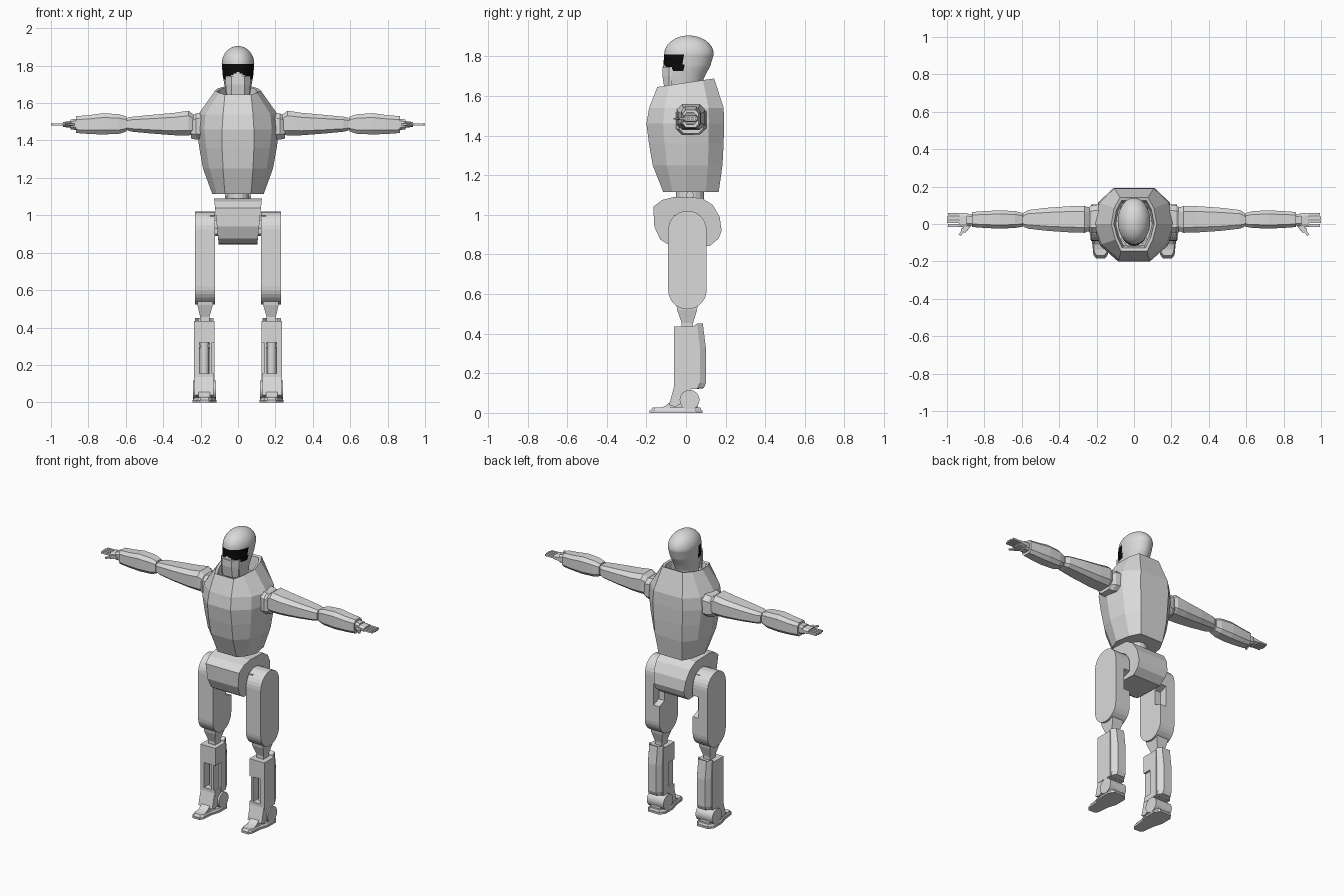
import bpy, bmesh, math
from mathutils import Vector

if "Cube" in bpy.data.objects:
    bpy.data.objects.remove(bpy.data.objects["Cube"])


def material(name, rgb):
    m = bpy.data.materials.new(name)
    m.diffuse_color = (*rgb, 1)
    m.use_nodes = True
    m.node_tree.nodes["Principled BSDF"].inputs["Base Color"].default_value = m.diffuse_color
    return m


GREY = material("light_grey", (0.7, 0.7, 0.7))
BLACK = material("visor_black", (0.003, 0.003, 0.003))


def make(name, bm, mirror=False, smooth=False):
    bmesh.ops.recalc_face_normals(bm, faces=bm.faces)
    me = bpy.data.meshes.new(name)
    bm.to_mesh(me)
    bm.free()
    ob = bpy.data.objects.new(name, me)
    bpy.context.collection.objects.link(ob)
    me.materials.append(GREY)
    if mirror:
        ob.modifiers.new("other_side", 'MIRROR').use_clip = False
    if smooth:
        bpy.ops.object.select_all(action='DESELECT')
        ob.select_set(True)
        bpy.context.view_layer.objects.active = ob
        bpy.ops.object.shade_smooth_by_angle(angle=math.radians(35))
    return ob


def loft(name, rings, mirror=False, smooth=False):
    """Skin equal-length rings of points and cap both ends."""
    bm = bmesh.new()
    vs = [[bm.verts.new(p) for p in r] for r in rings]
    n = len(vs[0])
    for a, b in zip(vs, vs[1:]):
        for i in range(n):
            bm.faces.new((a[i], a[(i + 1) % n], b[(i + 1) % n], b[i]))
    bm.faces.new(vs[0])
    bm.faces.new(vs[-1])
    return make(name, bm, mirror, smooth)


def side_prism(name, prof, x0, x1, mirror=True, smooth=False):
    """Extrude a (y, z) profile along x."""
    return loft(name, [[(x, y, z) for y, z in prof] for x in (x0, x1)], mirror, smooth)


def flat_prism(name, prof, z0, z1):
    """Extrude an (x, y) outline along z."""
    return loft(name, [[(x, y, z) for x, y in prof] for z in (z0, z1)], True)


def box(name, x0, x1, y0, y1, z0, z1):
    return side_prism(name, [(y0, z0), (y1, z0), (y1, z1), (y0, z1)], x0, x1)


def arc(cy, cz, r, a0, a1, n):
    return [(cy + r * math.cos(math.radians(a0 + (a1 - a0) * i / n)),
             cz + r * math.sin(math.radians(a0 + (a1 - a0) * i / n))) for i in range(n + 1)]


def disc(cy, cz, r, n=24):
    return arc(cy, cz, r, 0, 360 - 360 / n, n - 1)


def oct_x(x, yc, zc, hy, hz, c=0.6):
    """Chamfered rectangle across the arm."""
    return [(x, yc + hy * a, zc + hz * b) for a, b in
            ((1, c), (c, 1), (-c, 1), (-1, c), (-1, -c), (-c, -1), (c, -1), (1, -c))]


def rect_z(z, x0, x1, y0, y1):
    return [(x0, y0, z), (x1, y0, z), (x1, y1, z), (x0, y1, z)]


# --- head: rounded helmet with dark visor faces
def head_ring(z, w, yf, yb, n=64):
    c, h = (yf + yb) / 2, (yb - yf) / 2
    return [(w * math.cos(2 * math.pi * i / n), c + h * math.sin(2 * math.pi * i / n), z)
            for i in range(n)]


KEYS = [(1.58, .06, -.075, .065), (1.66, .066, -.108, .078), (1.70, .073, -.115, .095),
        (1.75, .082, -.115, .122), (1.81, .087, -.11, .14)]
rings = []
for a, b in zip(KEYS, KEYS[1:]):
    steps = max(2, round((b[0] - a[0]) / 0.008))
    rings += [head_ring(*[p + (q - p) * i / steps for p, q in zip(a, b)]) for i in range(steps)]
for i in range(12):
    t = math.radians(i * 88 / 11)
    k = math.cos(t)
    rings.append(head_ring(1.81 + .095 * math.sin(t), .087 * k, .013 - .123 * k, .013 + .127 * k))
head = loft("head", rings, smooth=True)
head.data.materials.append(BLACK)
for f in head.data.polygons:
    x, y, z = f.center
    low = 1.722 + 0.045 * max(0, 1 - abs(x) / 0.075)
    if low < z < 1.812 and y < -0.012 and abs(f.normal.z) < 0.6:
        f.material_index = 1

# --- chin guard under the visor
loft("chin_guard", [[(-w, -.07, z), (-w, -.085, z), (-.035, y, z), (.035, y, z), (w, -.085, z),
                     (w, -.07, z)] for z, w, y in ((1.63, .06, -.108), (1.70, .066, -.119),
                                                  (1.745, .066, -.118))])


# --- torso: faceted shell with an open collar
def torso_ring(z, w, wf, yf, wb, yb, tilt=0.0, k=1.0):
    half = [(wf, yf), (w * .82, yf * .58), (w, .0), (w * .87, yb * .6), (wb, yb)]
    pts = half + [(-x, y) for x, y in reversed(half)]
    return [(x * k, y * k, z + tilt * (y + .145)) for x, y in pts]


loft("torso", [torso_ring(1.115, .138, .07, -.115, .085, .165),
               torso_ring(1.25, .187, .08, -.168, .1, .184),
               torso_ring(1.36, .207, .085, -.187, .105, .19),
               torso_ring(1.46, .22, .085, -.2, .11, .192),
               torso_ring(1.54, .212, .08, -.186, .105, .19),
               torso_ring(1.645, .122, .07, -.145, .075, .142, .15),
               torso_ring(1.64, .122, .07, -.145, .075, .142, .15, .88),
               torso_ring(1.59, .122, .07, -.145, .075, .142, 0, .8)])
side_prism("waist_flange", disc(.02, 1.1, .02, 8), -.07, .07, False)
loft("waist", [[(.062 * math.cos(i * math.pi / 8), .02 + .07 * math.sin(i * math.pi / 8), z)
                for i in range(16)] for z in (1.06, 1.13)])

# --- pelvis: rounded block narrowing downwards
PELVIS = [(-.06, 1.09), (-.12, 1.075), (-.165, 1.04), (-.16, .94), (-.13, .875), (-.09, .85),
          (.12, .843), (.165, .88), (.18, .92), (.17, .99), (.135, 1.05), (.08, 1.085)]
loft("pelvis", [[(s * (.103 + (z - .843) * .1), y, z) for y, z in PELVIS] for s in (-1, 1)])
side_prism("hip_joint", disc(.01, .945, .055), .09, .17, smooth=True)
for i, z in enumerate((.915, .985)):
    box(f"hip_bracket_{i}", .1, .15, -.06, .07, z - .015, z + .015)

# --- arms
loft("shoulder_mount", [oct_x(.18, .03, 1.48, .075, .07), oct_x(.225, .025, 1.475, .075, .07),
                        oct_x(.25, .025, 1.47, .06, .06)], True)
loft("upper_arm", [oct_x(.235, .025, 1.485, .06, .052), oct_x(.265, .025, 1.493, .072, .066),
                   oct_x(.34, .025, 1.488, .07, .06), oct_x(.46, .025, 1.487, .062, .05),
                   oct_x(.565, .025, 1.487, .05, .04), oct_x(.59, .022, 1.487, .038, .034)], True)
loft("elbow", [oct_x(.58, .022, 1.487, .03, .032), oct_x(.61, .022, 1.487, .03, .032)], True)
loft("forearm", [oct_x(.597, .022, 1.488, .037, .04), oct_x(.635, .024, 1.488, .045, .052),
                 oct_x(.72, .024, 1.489, .049, .057), oct_x(.8, .024, 1.485, .045, .05),
                 oct_x(.865, .024, 1.485, .04, .045)], True)
loft("wrist", [oct_x(.86, .022, 1.486, .03, .03), oct_x(.895, .022, 1.486, .034, .027)], True)
loft("palm", [oct_x(.89, .022, 1.486, .036, .019), oct_x(.935, .022, 1.486, .038, .013)], True)
for i in range(4):
    y = -.008 + i * .02
    box(f"finger_{i}", .93, 1.0 if i in (1, 2) else .995, y - .007, y + .007, 1.481, 1.492)
side = Vector((.012, .008, 0))
loft("thumb", [[p - side, p + side, p + side * .9 + Vector((0, 0, .012)),
                p - side * .9 + Vector((0, 0, .012))] for p in
               (Vector((.885, -.005, 1.478)), Vector((.915, -.04, 1.48)))], True)
side *= .5
loft("thumb_tip", [[p - side, p + side, p + side + Vector((0, 0, .008)),
                    p - side + Vector((0, 0, .008))] for p in
                   (Vector((.91, -.032, 1.481)), Vector((.932, -.06, 1.481)))], True)

# --- thighs: capsule outer shell, notched inner shell
R = .097
upper, lower = arc(.007, .923, R, 0, 180, 14), arc(.007, .62, R, 180, 360, 14)
side_prism("thigh_outer", upper + lower, .165, .23)
NOTCH = [(.104, .73), (.05, .75), (.05, .85), (.104, .87)]
side_prism("thigh_inner", upper + lower + NOTCH, .122, .166)

# --- knees
loft("knee", [rect_z(.56, .133, .219, -.05, .06), rect_z(.52, .135, .217, -.045, .056),
              rect_z(.455, .153, .202, -.022, .036), rect_z(.42, .153, .202, -.022, .036)], True)

# --- shins: frame with a front window and a rod inside
box("shin_top", .125, .235, -.06, .055, .32, .435)
box("shin_outer_plate", .207, .235, -.06, .055, .12, .33)
box("shin_inner_plate", .125, .152, .0, .055, .12, .33)
box("shin_inner_rail", .138, .152, -.06, .0, .12, .33)
box("shin_bottom", .128, .235, -.06, .055, .12, .155)
side_prism("shin_rod_pin", disc(.0, .3, .014, 12), .15, .21)
loft("shin_rod", [[(.18 + .025 * math.cos(i * math.pi / 8), .025 * math.sin(i * math.pi / 8), z)
                   for i in range(16)] for z in (.14, .33)], True, True)
CALF = [(.05, .12), (.09, .125), (.1, .15), (.1, .33), (.085, .45), (.07, .44), (.05, .4)]
loft("calf", [[(x, y if y < .06 else y - d, z) for y, z in CALF]
              for x, d in ((.13, .03), (.15, 0), (.21, 0), (.23, .03))], True)

# --- ankles and feet
side_prism("ankle_joint", disc(.018, .066, .05), .118, .24, smooth=True)
side_prism("ankle_bracket", [(-.06, .135), (-.085, .04), (-.055, .03), (.0, .06), (.03, .135)],
           .13, .232)
OUT = [(.14, -.165), (.155, -.185), (.203, -.185), (.217, -.165), (.225, -.09), (.243, -.03),
       (.243, .05), (.22, .083), (.14, .083), (.115, .05), (.115, -.03), (.133, -.09)]
flat_prism("sole", OUT, 0, .012)
loft("foot_upper", [[(.179 + (x - .179) * k, y * j - .002, z) for x, y in OUT] for z, k, j in
                    ((.012, .95, .96), (.026, .85, .9))], True)
side_prism("instep", [(-.165, .02), (-.11, .032), (-.08, .055), (-.055, .1), (-.02, .1), (.03, .02)],
           .15, .21)
box("heel_support", .145, .215, -.02, .06, .01, .06)
